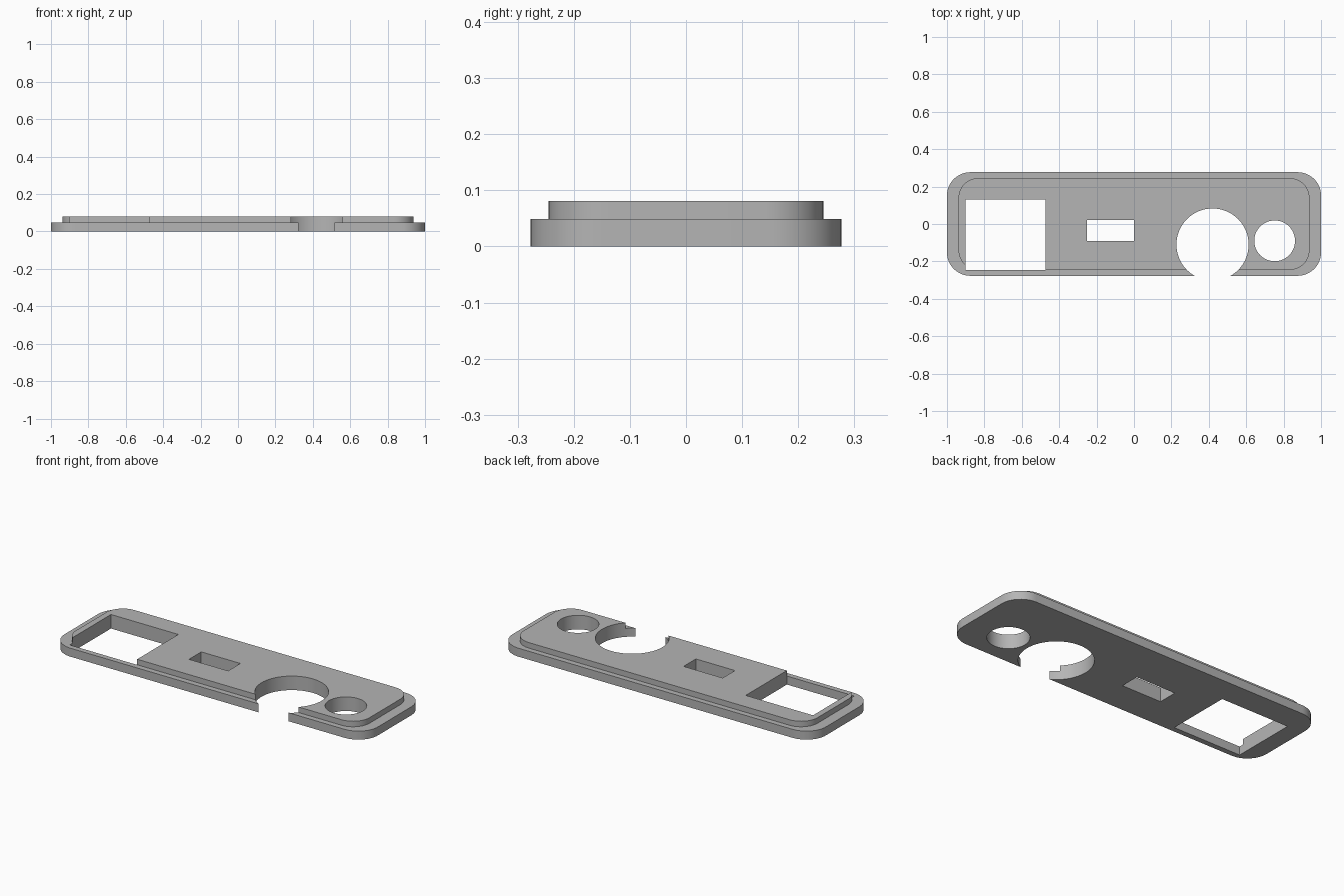
import bpy
import math

if "Cube" in bpy.data.objects:
    bpy.data.objects.remove(bpy.data.objects["Cube"], do_unlink=True)

grey = bpy.data.materials.new("plain grey")
grey.use_nodes = True
color = (0.46, 0.46, 0.46, 1)
grey.diffuse_color = color
grey.node_tree.nodes["Principled BSDF"].inputs["Base Color"].default_value = color


def prism(name, outline, z0, z1):
    """Extrude a counter-clockwise outline from z0 to z1."""
    n = len(outline)
    verts = [(x, y, z) for z in (z0, z1) for x, y in outline]
    faces = [tuple(reversed(range(n))), tuple(range(n, 2 * n))]
    faces += [(i, (i + 1) % n, n + (i + 1) % n, n + i) for i in range(n)]
    mesh = bpy.data.meshes.new(name)
    mesh.from_pydata(verts, [], faces)
    mesh.materials.append(grey)
    ob = bpy.data.objects.new(name, mesh)
    bpy.context.collection.objects.link(ob)
    return ob


def arc(cx, cy, r, start, sweep, steps):
    angles = [math.radians(start + sweep * i / steps) for i in range(steps + 1)]
    return [(cx + r * math.cos(a), cy + r * math.sin(a)) for a in angles]


def rounded(x0, x1, y0, y1, r):
    corners = ((x1 - r, y1 - r), (x0 + r, y1 - r), (x0 + r, y0 + r), (x1 - r, y0 + r))
    return [p for i, (cx, cy) in enumerate(corners) for p in arc(cx, cy, r, 90 * i, 90, 12)]


def rectangle(x0, x1, y0, y1):
    return [(x0, y0), (x1, y0), (x1, y1), (x0, y1)]


def circle(cx, cy, r):
    return arc(cx, cy, r, 0, 360, 64)[:-1]


def combine(target, other, operation):
    mod = target.modifiers.new(operation.lower(), "BOOLEAN")
    mod.operation = operation
    mod.solver = "EXACT"
    mod.object = other
    bpy.context.view_layer.objects.active = target
    bpy.ops.object.modifier_apply(modifier=mod.name)
    bpy.data.objects.remove(other, do_unlink=True)


# Flange with the raised step on top
plate = prism("cover_plate", rounded(-1, 1, -0.277, 0.277, 0.125), 0, 0.049)
step = prism("raised_step", rounded(-0.938, 0.938, -0.245, 0.245, 0.105), 0.02, 0.081)
combine(plate, step, "UNION")

# Through openings: window, slot, open-sided round hole, small round hole
openings = {
    "window": rectangle(-0.902, -0.472, -0.246, 0.13),
    "slot": rectangle(-0.25, 0, -0.09, 0.022),
    "open_round_hole": circle(0.42, -0.11, 0.193),
    "small_round_hole": circle(0.752, -0.09, 0.109),
}
for name, outline in openings.items():
    combine(plate, prism(name + "_cutter", outline, -0.1, 0.2), "DIFFERENCE")

# Smooth curved walls, sharp rims
bpy.ops.object.select_all(action="DESELECT")
plate.select_set(True)
bpy.context.view_layer.objects.active = plate
bpy.ops.object.shade_smooth_by_angle(angle=math.radians(30))
